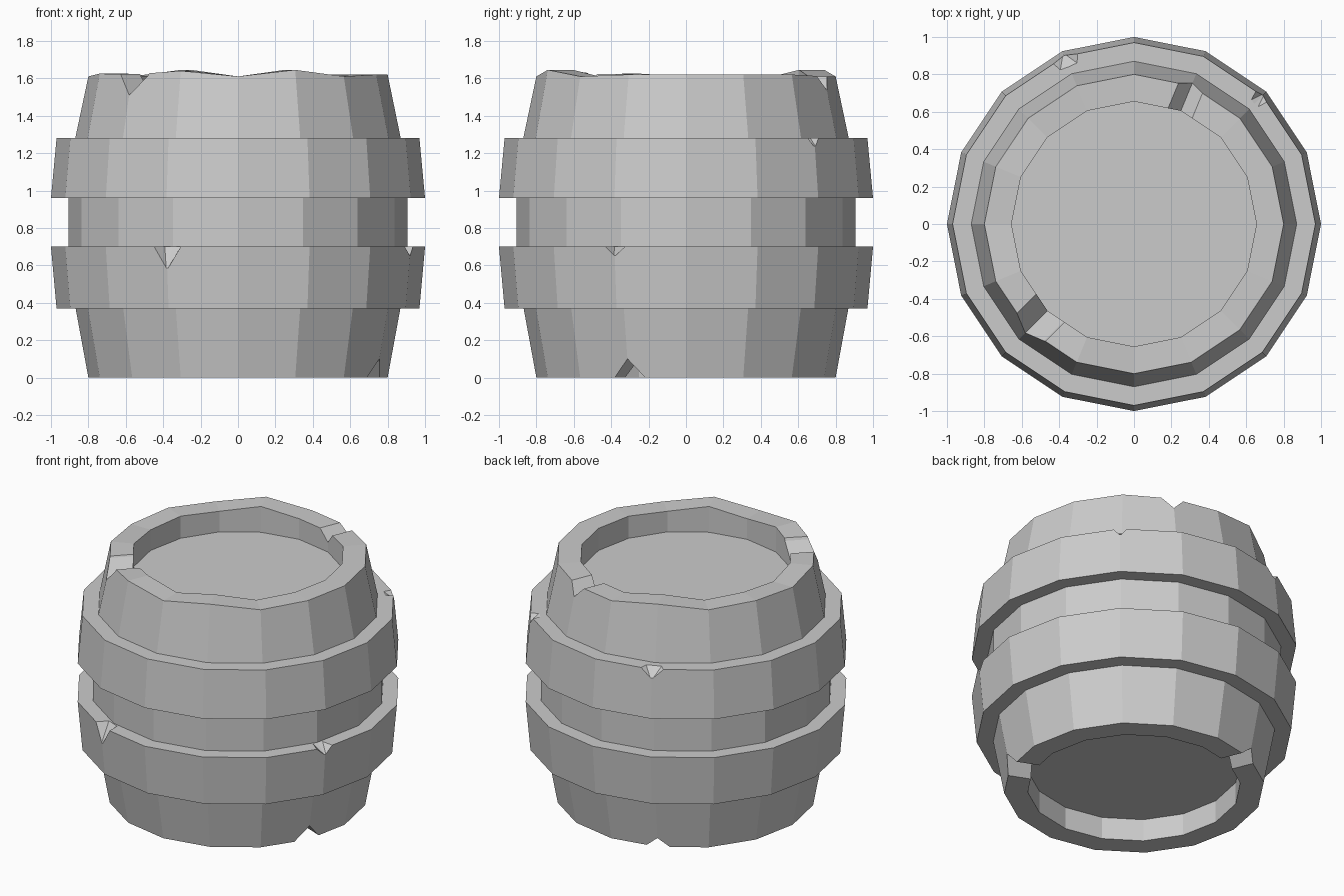
import bpy
import bmesh
from math import cos, sin, radians
from mathutils import Vector

SIDES = 16
STEP = 360 / SIDES

cube = bpy.data.objects.get("Cube")
if cube:
    bpy.data.objects.remove(cube, do_unlink=True)

# Single weathered grey for everything
grey = bpy.data.materials.new("stone_grey")
grey.use_nodes = True
GREY = (0.6, 0.6, 0.6, 1)
grey.diffuse_color = GREY
grey.node_tree.nodes["Principled BSDF"].inputs["Base Color"].default_value = GREY


def polar(angle, r, side, z):
    """Point at radius r along an angle, shifted sideways."""
    a = radians(angle)
    return Vector((r * cos(a) - side * sin(a), r * sin(a) + side * cos(a), z))


def add_object(name, bm):
    bmesh.ops.recalc_face_normals(bm, faces=bm.faces)
    mesh = bpy.data.meshes.new(name)
    bm.to_mesh(mesh)
    bm.free()
    mesh.materials.append(grey)
    obj = bpy.data.objects.new(name, mesh)
    bpy.context.collection.objects.link(obj)
    return obj


def lathe(name, profile, ring=False, lift=None):
    """Turn a profile of (radius, z); ring closes it, otherwise the ends are capped."""
    bm = bmesh.new()
    loops = []
    for i, (r, z) in enumerate(profile):
        loops.append([])
        for s in range(SIDES):
            dz = lift[0].get(s, 0) if lift and i in lift[1] else 0
            loops[-1].append(bm.verts.new(polar(s * STEP, r, 0, z + dz)))
    pairs = list(zip(loops, loops[1:]))
    if ring:
        pairs.append((loops[-1], loops[0]))
    else:
        bm.faces.new(loops[0])
        bm.faces.new(loops[-1])
    for a, b in pairs:
        for s in range(SIDES):
            t = (s + 1) % SIDES
            bm.faces.new((a[s], a[t], b[t], b[s]))
    return add_object(name, bm)


def carve(target, notches):
    """Cut V-shaped notches: angle, edge z, up/down, inner and outer (r, half width, depth)."""
    bm = bmesh.new()
    for angle, z, up, inner, outer in notches:
        verts = []
        for r, w, depth in (inner, outer):
            verts.append(bm.verts.new(polar(angle, r, 0, z - up * depth)))
            for side in (-w, w):
                verts.append(bm.verts.new(polar(angle, r, side, z + up * 0.002)))
                verts.append(bm.verts.new(polar(angle, r, side * 1.3, z + up * 0.06)))
        bmesh.ops.convex_hull(bm, input=verts)
    cutter = add_object("notch_cutter", bm)
    cutter.hide_render = True
    mod = target.modifiers.new("notches", 'BOOLEAN')
    mod.operation = 'DIFFERENCE'
    mod.solver = 'EXACT'
    mod.object = cutter
    deps = bpy.context.evaluated_depsgraph_get()
    carved = bpy.data.meshes.new_from_object(target.evaluated_get(deps))
    target.modifiers.clear()
    target.data = carved
    bpy.data.objects.remove(cutter, do_unlink=True)


# Barrel body: recessed ends, bulging wall and an uneven top rim
uneven = {0: 0.01, 1: 0.01, 2: 0.01, 5: 0.035, 7: 0.01, 9: 0.015,
          10: 0.01, 11: 0.03, 13: 0.035, 15: 0.01}
body = lathe("barrel_body", [
    (0.655, 0.15), (0.655, 0), (0.8, 0), (0.87, 0.38), (0.905, 0.66),
    (0.905, 1.0), (0.87, 1.28), (0.8, 1.61), (0.655, 1.61), (0.655, 1.47),
], lift=(uneven, (7, 8)))


def groove(angle, z, up, w, depth):
    return (angle, z, up, (0.56, w, depth), (0.95, w, depth))


carve(body, [
    groove(225, 1.61, 1, 0.1, 0.1),
    groove(67.5, 1.615, 1, 0.075, 0.08),
    groove(337.5, 0, -1, 0.09, 0.1),
    groove(112.5, 0, -1, 0.075, 0.065),
])


# Two hoops, mirrored in height, with chipped upper edges
def chip(angle, z, r, w, depth):
    return (angle, z, 1, (0.91, w * 0.55, 0), (r, w, depth))


upper = lathe("upper_hoop", [(0.84, 0.96), (1.0, 0.96), (0.97, 1.28), (0.84, 1.28)], ring=True)
carve(upper, [chip(112.5, 1.28, 0.99, 0.09, 0.07),
              chip(45, 1.28, 0.99, 0.05, 0.055)])

lower = lathe("lower_hoop", [(0.84, 0.37), (0.97, 0.37), (1.0, 0.7), (0.84, 0.7)], ring=True)
carve(lower, [chip(247.5, 0.7, 1.0, 0.085, 0.13),
              chip(337.5, 0.7, 1.01, 0.065, 0.055)])
